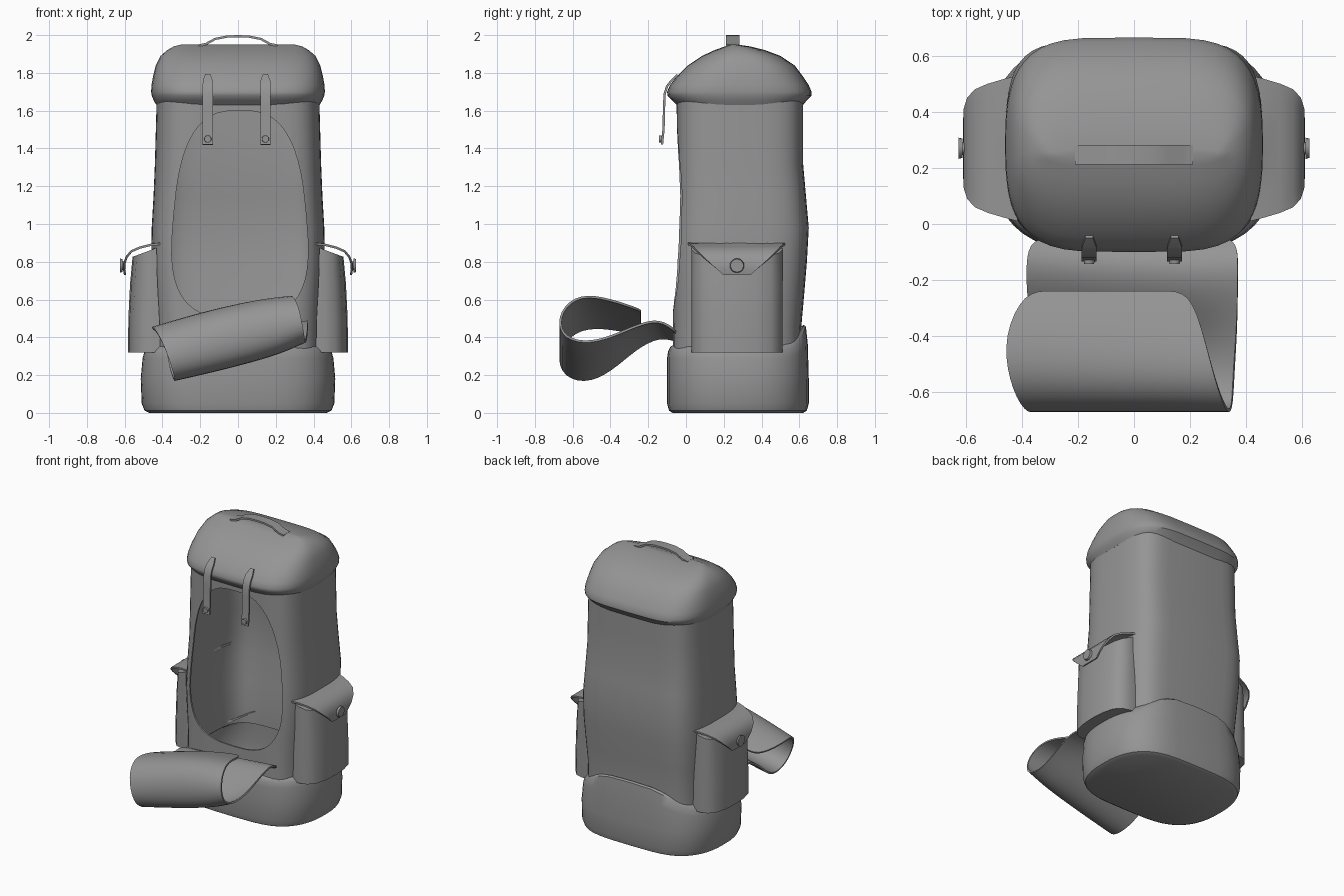
import bpy, bmesh, math
from mathutils import Matrix

cube = bpy.data.objects.get("Cube")
if cube:
    bpy.data.objects.remove(cube, do_unlink=True)

COLOR = (0.3, 0.3, 0.3, 1)
fabric = bpy.data.materials.new("grey_fabric")
fabric.use_nodes = True
fabric.diffuse_color = COLOR
for node in fabric.node_tree.nodes:
    if node.type == 'BSDF_PRINCIPLED':
        node.inputs["Base Color"].default_value = COLOR


def make(name, bm):
    """Turn a bmesh into a linked object with the fabric material."""
    bmesh.ops.recalc_face_normals(bm, faces=bm.faces)
    mesh = bpy.data.meshes.new(name)
    bm.to_mesh(mesh)
    bm.free()
    obj = bpy.data.objects.new(name, mesh)
    mesh.materials.append(fabric)
    bpy.context.collection.objects.link(obj)
    return obj


def finish(obj, angle=40):
    """Apply all modifiers and smooth the surface, keeping hard edges."""
    bpy.ops.object.select_all(action='DESELECT')
    obj.select_set(True)
    bpy.context.view_layer.objects.active = obj
    for name in [m.name for m in obj.modifiers]:
        bpy.ops.object.modifier_apply(modifier=name)
    bpy.ops.object.shade_smooth_by_angle(angle=math.radians(angle))


def skin(bm, rows, closed):
    """Bridge equal rows of points with quads."""
    grid = [[bm.verts.new(p) for p in row] for row in rows]
    count = len(rows[0])
    for a, b in zip(grid, grid[1:]):
        for i in range(count if closed else count - 1):
            j = (i + 1) % count
            bm.faces.new((a[i], a[j], b[j], b[i]))
    return grid


def loft(name, rows, caps=(0, -1), wall=0):
    """Ring loft with the chosen end caps, hollow if a wall is given."""
    bm = bmesh.new()
    grid = skin(bm, rows, True)
    for end in caps:
        bm.faces.new(grid[end])
    obj = make(name, bm)
    if wall:
        shell = obj.modifiers.new("shell", 'SOLIDIFY')
        shell.thickness = wall
        shell.offset = -1
    return obj


def sheet(name, rows, thickness, levels=0):
    """Thin cloth panel from rows of points."""
    bm = bmesh.new()
    skin(bm, rows, False)
    obj = make(name, bm)
    if levels:
        obj.modifiers.new("round", 'SUBSURF').levels = levels
    thick = obj.modifiers.new("thickness", 'SOLIDIFY')
    thick.thickness = thickness
    thick.offset = 0
    finish(obj)


def super_curve(px, py, count=48):
    """Points of a unit rounded rectangle; a high px flattens front and back."""
    pts = []
    for i in range(count):
        t = math.tau * i / count
        c, s = math.cos(t), math.sin(t)
        pts.append((math.copysign(abs(c) ** (2 / px), c),
                    math.copysign(abs(s) ** (2 / py), s)))
    return pts


def rings(profile, px, py):
    """Rounded rings from (z, half width, front y, back y)."""
    return [[(u * hx, (yf + yb) / 2 + v * (yb - yf) / 2, z)
             for u, v in super_curve(px, py)] for z, hx, yf, yb in profile]


def disc(name, centre, radius, depth, axis):
    """Short round stud."""
    bm = bmesh.new()
    bmesh.ops.create_cone(bm, cap_ends=True, segments=20, radius1=radius,
                          radius2=radius * 0.9, depth=depth)
    bm.transform(Matrix.Translation(centre) @ Matrix.Rotation(math.pi / 2, 4, axis))
    finish(make(name, bm))


# Main body: a hollow tube with an egg-shaped front opening
body = loft("main_body", rings([
    (0.33, 0.44, -0.07, 0.61), (0.45, 0.44, -0.07, 0.61), (0.62, 0.45, -0.07, 0.625),
    (0.80, 0.46, -0.07, 0.64), (0.98, 0.457, -0.06, 0.65), (1.15, 0.447, -0.05, 0.635),
    (1.32, 0.44, -0.05, 0.62), (1.50, 0.435, -0.05, 0.62), (1.68, 0.43, -0.05, 0.62)], 6, 3),
    caps=(), wall=0.012)
egg = [((0.35 - 0.05 * v) * u + 0.01, 1.05 + 0.55 * v) for u, v in super_curve(2.9, 2.9)]
cutter = loft("opening_cutter", [[(x, y, z) for x, z in egg] for y in (-0.3, 0.15)])
cutter.hide_render = True
cut = body.modifiers.new("opening", 'BOOLEAN')
cut.operation = 'DIFFERENCE'
cut.solver = 'EXACT'
cut.object = cutter
finish(body)
bpy.data.objects.remove(cutter, do_unlink=True)

# Bottom section, its seam rising in the middle of the back
base_rows = rings([
    (0.0, 0.47, -0.07, 0.62), (0.012, 0.495, -0.09, 0.64), (0.05, 0.51, -0.1, 0.65),
    (0.18, 0.515, -0.1, 0.65), (0.29, 0.505, -0.1, 0.645), (0.325, 0.495, -0.095, 0.635),
    (0.35, 0.475, -0.083, 0.623), (0.357, 0.45, -0.073, 0.613)], 3.8, 2.4)


def seam(p, weight):
    back = max(0, (p[1] - 0.28) / 0.36)
    rise = 0.14 * min(1, back) ** 4 * max(0, 1 - (p[0] / 0.45) ** 4)
    return (p[0], p[1], p[2] + weight * rise)


for k, row in enumerate(base_rows):
    weight = max(0, min(1, (k - 3) / 2))
    base_rows[k] = [seam(p, weight) for p in row]
finish(loft("bottom_section", base_rows, caps=(0,), wall=0.01))

# Domed lid with a flared lip
finish(loft("top_lid", rings([
    (1.63, 0.432, -0.05, 0.62), (1.655, 0.447, -0.075, 0.64), (1.68, 0.457, -0.098, 0.665),
    (1.70, 0.46, -0.10, 0.665), (1.735, 0.458, -0.085, 0.65), (1.78, 0.45, -0.05, 0.62),
    (1.84, 0.435, 0.01, 0.575), (1.89, 0.41, 0.085, 0.50), (1.92, 0.375, 0.15, 0.42),
    (1.94, 0.34, 0.205, 0.34), (1.95, 0.30, 0.235, 0.27)], 4.4, 2.7), caps=(-1,), wall=0.01))

# Carrying handle
arch = [(-0.21, 1.945), (-0.17, 1.953), (-0.12, 1.98), (-0.06, 1.992), (0, 1.994)]
arch += [(-x, z) for x, z in reversed(arch[:-1])]
sheet("carry_handle", [[(x, 0.212, z), (x, 0.282, z)] for x, z in arch], 0.012)

# Lid straps with rivets
strap = [(-0.045, 1.79, 0.013), (-0.08, 1.755, 0.026), (-0.1, 1.73, 0.027),
         (-0.113, 1.69, 0.027), (-0.116, 1.62, 0.027), (-0.119, 1.5, 0.027),
         (-0.127, 1.42, 0.027)]
for side, x in (("right", -0.16), ("left", 0.145)):
    sheet(side + "_lid_strap", [[(x - w, y, z), (x + w, y, z)] for y, z, w in strap], 0.012)
    disc(side + "_strap_rivet", (x, -0.132, 1.45), 0.02, 0.02, 'X')

# Side pockets hugging the body, with scalloped flaps and buttons
MID = 0.27
half = [(0.447, 0), (0.443, -0.15), (0.421, -0.24), (0.46, -0.24), (0.515, -0.225),
        (0.555, -0.18), (0.575, -0.1), (0.582, 0)]
outline = half + [(x, -y) for x, y in reversed(half[1:-1])]
levels = [(0.32, -0.008, 0, 0), (0.5, -0.005, 0.01, 0), (0.7, 0.006, 0.08, 0.1),
          (0.875, 0.01, 0.18, 0.3)]
flap = [(0.41, 0.895, 0.26), (0.46, 0.89, 0.248), (0.52, 0.875, 0.23), (0.565, 0.855, 0.21),
        (0.59, 0.825, 0.18), (0.602, 0.79, 0.14), (0.603, 0.76, 0.105), (0.598, 0.73, 0.07)]
for side, s in (("left", 1), ("right", -1)):
    rows = [[(s * (x + grow if x < 0.45 else x - (x - 0.45) * taper), MID + y,
              z - drop * (x - 0.42)) for x, y in outline] for z, grow, taper, drop in levels]
    finish(loft(side + "_pocket", rows))
    sheet(side + "_pocket_flap",
          [[(s * max(x, 0.453 - 0.04 * (t / 4) ** 2), MID + w * t / 4, z)
            for t in range(-4, 5)] for x, z, w in flap], 0.012)
    disc(side + "_button_back", (s * 0.607, MID, 0.78), 0.024, 0.02, 'Y')
    disc(side + "_button", (s * 0.619, MID, 0.78), 0.038, 0.014, 'Y')

# Front panel, unfastened and curled forward, tilting down to one side
curl = [(-0.05, 0.43, -0.37, 0.37, 0.05), (-0.14, 0.50, -0.385, 0.37, 0.09),
        (-0.27, 0.46, -0.38, 0.37, 0.12), (-0.4, 0.40, -0.36, 0.365, 0.18),
        (-0.54, 0.365, -0.33, 0.355, 0.21), (-0.67, 0.41, -0.34, 0.35, 0.2),
        (-0.67, 0.54, -0.39, 0.33, 0.18), (-0.56, 0.63, -0.445, 0.29, 0.175),
        (-0.4, 0.60, -0.465, 0.25, 0.15), (-0.24, 0.545, -0.39, 0.2, 0.13)]
panel = []
for y, z, left, right, drop in curl:
    sag = 0.75 if z < 0.45 else 1.4
    panel.append([(left + (right - left) * t / 6, y, z - drop * (1 - t / 6) ** sag)
                  for t in range(7)])
sheet("front_panel", panel, 0.012, 2)
